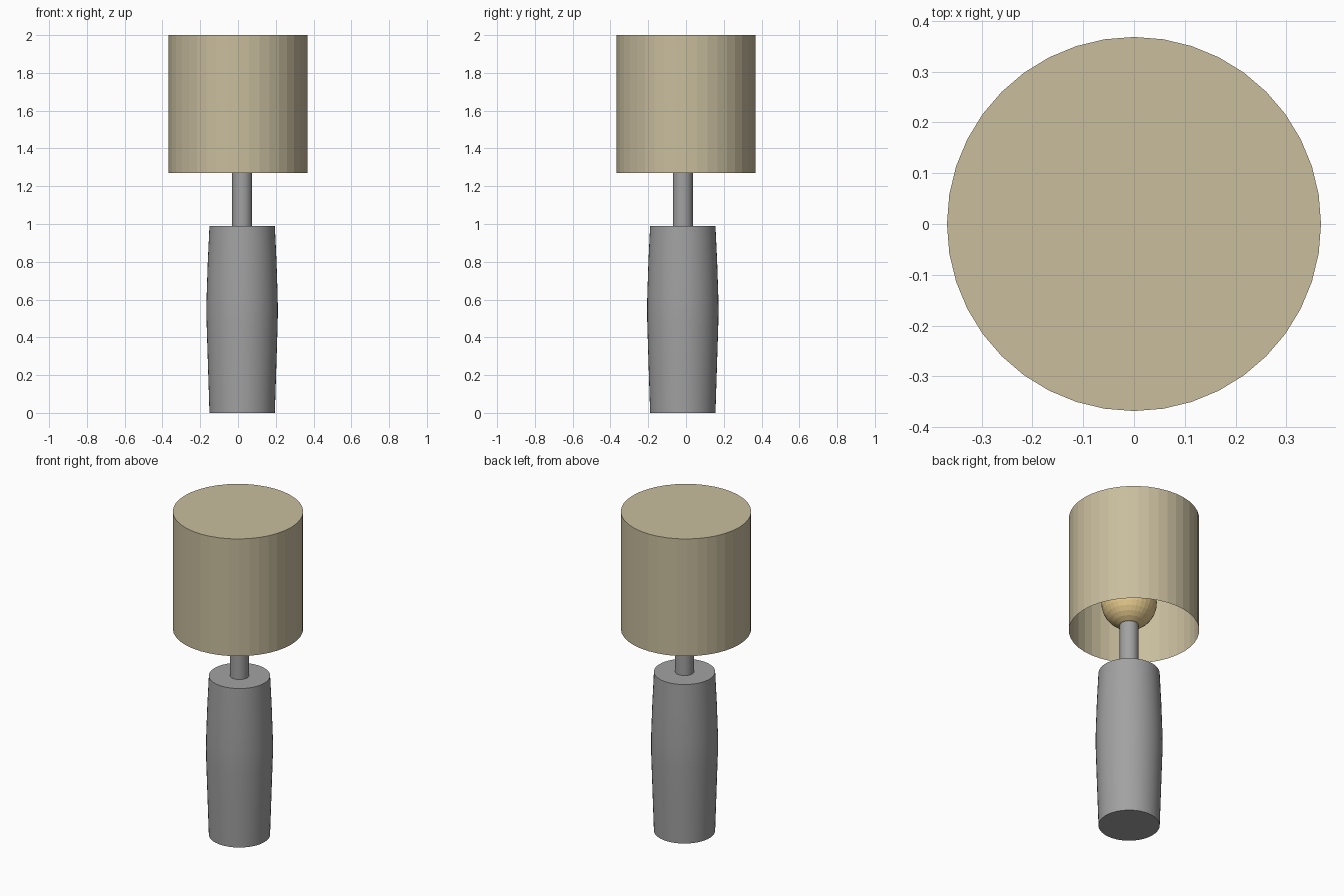
import bpy, bmesh, math

if "Cube" in bpy.data.objects:
    bpy.data.objects.remove(bpy.data.objects["Cube"])

CX, CY = 0.022, -0.017  # the stand sits slightly off the shade's axis


def material(name, rgb):
    m = bpy.data.materials.new(name)
    m.diffuse_color = (*rgb, 1)
    m.use_nodes = True
    m.node_tree.nodes["Principled BSDF"].inputs["Base Color"].default_value = m.diffuse_color
    return m


def lathe(name, profile, sides, mat, cx=0, cy=0, smooth=True):
    """Revolve (radius, z) points around a vertical axis; zero radius closes an end."""
    bm = bmesh.new()
    verts = [bm.verts.new((r, 0, z)) for r, z in profile]
    edges = [bm.edges.new(pair) for pair in zip(verts, verts[1:])]
    bmesh.ops.spin(bm, geom=verts + edges, cent=(0, 0, 0), axis=(0, 0, 1),
                   angle=math.tau, steps=sides, use_merge=True)
    bmesh.ops.remove_doubles(bm, verts=bm.verts, dist=1e-5)
    bmesh.ops.recalc_face_normals(bm, faces=bm.faces)
    mesh = bpy.data.meshes.new(name)
    bm.to_mesh(mesh)
    bm.free()
    mesh.materials.append(mat)
    ob = bpy.data.objects.new(name, mesh)
    ob.location = (cx, cy, 0)
    bpy.context.collection.objects.link(ob)
    if smooth:
        bpy.ops.object.select_all(action='DESELECT')
        ob.select_set(True)
        bpy.context.view_layer.objects.active = ob
        bpy.ops.object.shade_smooth_by_angle(angle=math.radians(35))
    return ob


grey = material("grey metal", (0.36, 0.36, 0.36))
beige = material("beige fabric", (0.58, 0.51, 0.34))
gold = material("warm bulb", (0.80, 0.60, 0.27))

# Barrel-shaped base and thin stem, turned as one piece
lathe("base_and_stem", [(0, 0), (0.173, 0), (0.181, 0.25), (0.188, 0.47), (0.189, 0.54),
                        (0.188, 0.62), (0.182, 0.80), (0.173, 0.99), (0.053, 0.99),
                        (0.053, 1.32), (0, 1.32)], 48, grey, CX, CY)

# Bulb hidden inside the shade
R, ZC, N = 0.157, 1.45, 16
bulb = [(R * math.sin(math.pi * i / N), ZC - R * math.cos(math.pi * i / N)) for i in range(N + 1)]
lathe("bulb", bulb, 32, gold, CX, CY, smooth=False)

# Faceted thin shade, closed on top and open below
lathe("shade", [(0.368, 1.27), (0.368, 2.0), (0, 2.0)], 40, beige, smooth=False)
